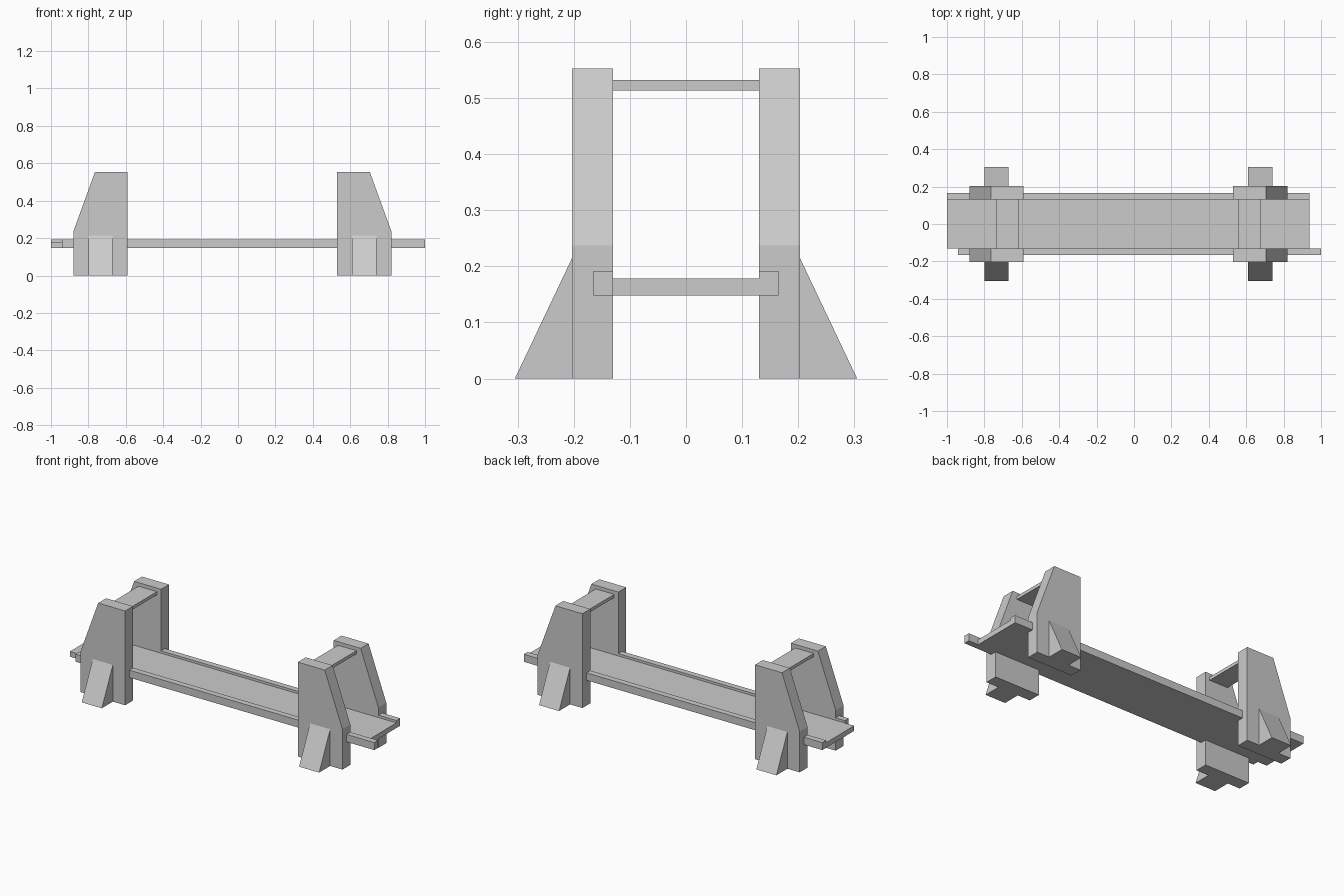
import bpy, bmesh
from mathutils import Vector

if "Cube" in bpy.data.objects:
    bpy.data.objects.remove(bpy.data.objects["Cube"])

CX = -0.03  # the two stands mirror about this x


def prism(name, base, offset):
    """Extrude a planar polygon by an offset vector."""
    bm = bmesh.new()
    face = bm.faces.new([bm.verts.new(p) for p in base])
    ext = bmesh.ops.extrude_face_region(bm, geom=[face], use_keep_orig=True)
    verts = [g for g in ext["geom"] if isinstance(g, bmesh.types.BMVert)]
    bmesh.ops.translate(bm, verts=verts, vec=Vector(offset))
    bmesh.ops.recalc_face_normals(bm, faces=bm.faces[:])
    mesh = bpy.data.meshes.new(name)
    bm.to_mesh(mesh)
    bm.free()
    obj = bpy.data.objects.new(name, mesh)
    bpy.context.collection.objects.link(obj)
    return obj


def box(name, x0, x1, y0, y1, z0, z1):
    base = [(x0, y0, z0), (x1, y0, z0), (x1, y1, z0), (x0, y1, z0)]
    return prism(name, base, (0, 0, z1 - z0))


# Walkway board with staggered side rails
box("deck_board", -1.0, 0.937, -0.13, 0.13, 0.148, 0.178)
box("back_rail", -1.0, 0.937, 0.13, 0.165, 0.148, 0.192)
box("front_rail", -0.94, 1.0, -0.165, -0.13, 0.148, 0.192)

# Stands: outward offsets from CX, mirrored left/right and front/back
POST = [(0.56, 0), (0.85, 0), (0.85, 0.237), (0.735, 0.553), (0.56, 0.553)]
BRACE = [(0.203, 0), (0.305, 0), (0.203, 0.215)]

for sx, side in ((-1, "left"), (1, "right")):
    for sy, end in ((-1, "front"), (1, "back")):
        # Upright with sloped outer edge
        prism(f"{side}_{end}_post",
              [(CX + sx * x, sy * 0.13, z) for x, z in POST],
              (0, sy * 0.073, 0))
        # Wedge-shaped foot brace
        prism(f"{side}_{end}_brace",
              [(CX + sx * 0.64, sy * y, z) for y, z in BRACE],
              (sx * 0.13, 0, 0))
    # Top crosspiece between the uprights
    xs = sorted((CX + sx * 0.587, CX + sx * 0.707))
    box(f"{side}_crosspiece", xs[0], xs[1], -0.13, 0.13, 0.513, 0.532)
